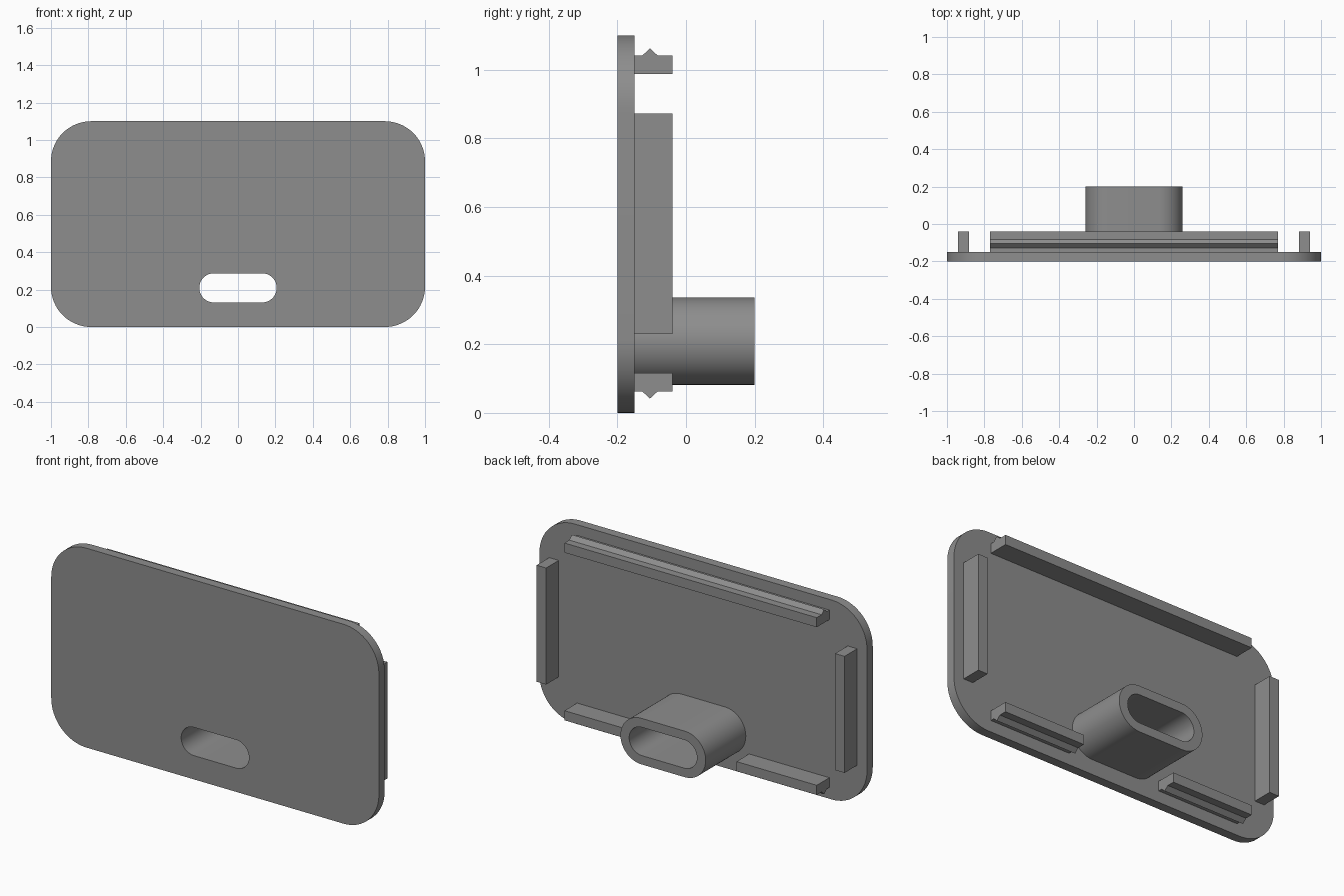
import bpy, bmesh, math

if "Cube" in bpy.data.objects:
    bpy.data.objects.remove(bpy.data.objects["Cube"])

grey = bpy.data.materials.new("mid_grey")
grey.diffuse_color = (0.27, 0.27, 0.27, 1)
grey.use_nodes = True
grey.node_tree.nodes["Principled BSDF"].inputs["Base Color"].default_value = grey.diffuse_color

FRONT, BACK, RAIL = -0.2, -0.15, -0.04


def rounded(hw, hh, r, cz, seg=16):
    """Rounded rectangle outline in x-z."""
    pts = []
    for k, (sx, sz) in enumerate([(1, 1), (-1, 1), (-1, -1), (1, -1)]):
        for i in range(seg + 1):
            a = math.pi / 2 * (k + i / seg)
            p = (sx * (hw - r) + r * math.cos(a), cz + sz * (hh - r) + r * math.sin(a))
            if not pts or math.dist(p, pts[-1]) > 1e-5:
                pts.append(p)
    if math.dist(pts[0], pts[-1]) < 1e-5:
        pts.pop()
    return pts


def finish(name, bm, smooth=False):
    bmesh.ops.recalc_face_normals(bm, faces=bm.faces)
    mesh = bpy.data.meshes.new(name)
    bm.to_mesh(mesh)
    bm.free()
    ob = bpy.data.objects.new(name, mesh)
    bpy.context.collection.objects.link(ob)
    mesh.materials.append(grey)
    if smooth:
        bpy.ops.object.select_all(action='DESELECT')
        ob.select_set(True)
        bpy.context.view_layer.objects.active = ob
        bpy.ops.object.shade_smooth_by_angle(angle=math.radians(30))
    return ob


def slab(name, outlines, y0, y1):
    """Fill x-z outlines (inner ones become holes) and extrude along y."""
    bm = bmesh.new()
    for pts in outlines:
        vs = [bm.verts.new((x, y0, z)) for x, z in pts]
        for a, b in zip(vs, vs[1:] + vs[:1]):
            bm.edges.new((a, b))
    bmesh.ops.triangle_fill(bm, edges=bm.edges[:], use_beauty=True)
    ext = bmesh.ops.extrude_face_region(bm, geom=bm.faces[:], use_keep_orig=True)
    moved = [v for v in ext["geom"] if isinstance(v, bmesh.types.BMVert)]
    bmesh.ops.translate(bm, verts=moved, vec=(0, y1 - y0, 0))
    return finish(name, bm, True)


def bar(name, profile, x0, x1):
    """Extrude a y-z profile along x."""
    bm = bmesh.new()
    a = [bm.verts.new((x0, y, z)) for y, z in profile]
    b = [bm.verts.new((x1, y, z)) for y, z in profile]
    bm.faces.new(a)
    bm.faces.new(b)
    n = len(a)
    for i in range(n):
        j = (i + 1) % n
        bm.faces.new((a[i], a[j], b[j], b[i]))
    return finish(name, bm)


# Cover plate with slot, and the tube behind the slot
slot = rounded(0.207, 0.078, 0.078, 0.209)
slab("cover_plate", [rounded(1, 0.55, 0.215, 0.55), slot], FRONT, BACK)
slab("slot_tube", [rounded(0.26, 0.127, 0.127, 0.209), slot], BACK, 0.2)


# Clip rails with a snap ridge
def clip(base, edge, tip):
    return [(BACK, base), (RAIL, base), (RAIL, edge), (-0.082, edge),
            (-0.105, tip), (-0.128, edge), (BACK, edge)]


bar("top_clip_rail", clip(0.988, 1.041, 1.062), -0.77, 0.77)
for side, s in (("left", -1), ("right", 1)):
    bar(side + "_bottom_clip_rail", clip(0.116, 0.063, 0.042), s * 0.28, s * 0.77)
    # Plain side rails
    bar(side + "_side_rail",
        [(BACK, 0.23), (RAIL, 0.23), (RAIL, 0.873), (BACK, 0.873)], s * 0.882, s * 0.94)
